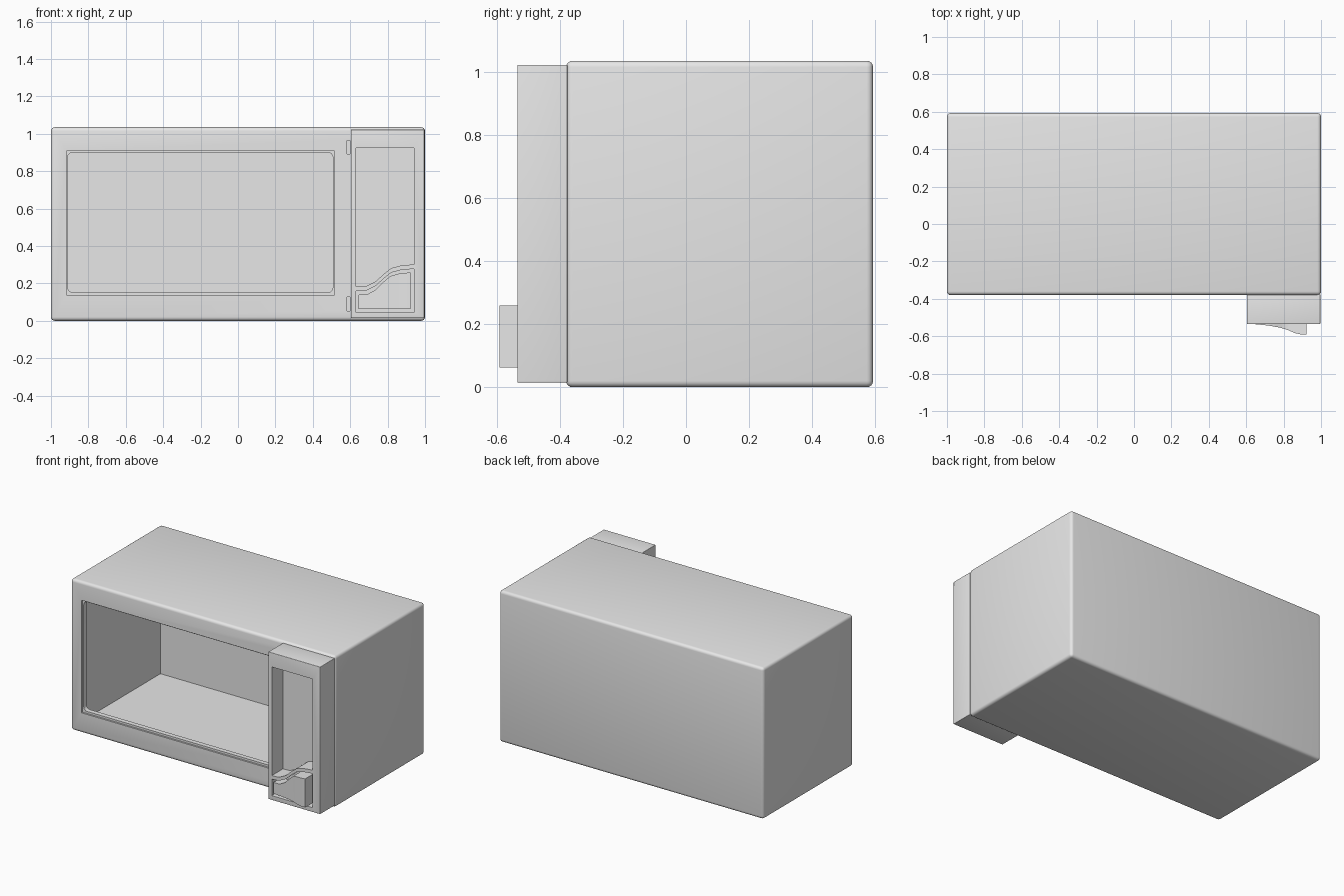
import bpy, bmesh, math
from mathutils import Vector

if "Cube" in bpy.data.objects:
    bpy.data.objects.remove(bpy.data.objects["Cube"], do_unlink=True)

grey = bpy.data.materials.new("plain grey")
grey.use_nodes = True
grey.diffuse_color = (0.8, 0.8, 0.8, 1)
grey.node_tree.nodes["Principled BSDF"].inputs["Base Color"].default_value = (0.8, 0.8, 0.8, 1)


def finish(name, bm):
    """Turn a bmesh into a grey object."""
    bmesh.ops.recalc_face_normals(bm, faces=bm.faces)
    mesh = bpy.data.meshes.new(name)
    bm.to_mesh(mesh)
    bm.free()
    mesh.materials.append(grey)
    ob = bpy.data.objects.new(name, mesh)
    bpy.context.collection.objects.link(ob)
    return ob


def prism(name, outline, lo, hi, axis="y"):
    """Extrude an outline (x,z along y, or x,y along z) from lo to hi."""
    bm = bmesh.new()
    place = (lambda a, b: (a, lo, b)) if axis == "y" else (lambda a, b: (a, b, lo))
    face = bm.faces.new([bm.verts.new(place(a, b)) for a, b in outline])
    moved = bmesh.ops.extrude_face_region(bm, geom=[face])["geom"]
    step = Vector((0, hi - lo, 0)) if axis == "y" else Vector((0, 0, hi - lo))
    bmesh.ops.translate(bm, vec=step, verts=[g for g in moved if isinstance(g, bmesh.types.BMVert)])
    return finish(name, bm)


def box(name, x, y, z, radius=0, depth_edges_only=False):
    """Box from ranges, with optional rounded edges."""
    bm = bmesh.new()
    bmesh.ops.create_cube(bm, size=1)
    for v in bm.verts:
        v.co = [r[0] if c < 0 else r[1] for c, r in zip(v.co, (x, y, z))]
    if radius:
        edges = [e for e in bm.edges if not depth_edges_only
                 or abs(e.verts[0].co.y - e.verts[1].co.y) > 0.01]
        bmesh.ops.bevel(bm, geom=edges, offset=radius, segments=4, profile=0.5, affect="EDGES")
    return finish(name, bm)


def combine(target, cutter, operation="DIFFERENCE"):
    """Apply a boolean and remove the cutter."""
    mod = target.modifiers.new("cut", "BOOLEAN")
    mod.operation, mod.object, mod.solver = operation, cutter, "EXACT"
    bpy.context.view_layer.objects.active = target
    bpy.ops.object.modifier_apply(modifier=mod.name)
    bpy.data.objects.remove(cutter, do_unlink=True)


# Oven body with a rounded opening, a wider cavity behind it and door latch slots
FRONT = -0.38
body = box("oven_body", (-1, 1), (FRONT, 0.593), (0, 1.035), 0.02)
combine(body, box("rim_cutter", (-0.918, 0.515), (-0.5, FRONT + 0.012), (0.138, 0.908)))
combine(body, box("opening_cutter", (-0.91, 0.507), (-0.5, -0.1), (0.152, 0.9), 0.025, True))
combine(body, box("cavity_cutter", (-0.93, 0.53), (-0.335, 0.49), (0.07, 0.97)))
for low, high in ((0.052, 0.128), (0.893, 0.965)):
    combine(body, box("latch_slot_cutter", (0.583, 0.6), (-0.5, FRONT + 0.04), (low, high)))

# Control panel block
PANEL_FRONT = -0.535
panel = box("control_panel", (0.604, 0.996), (PANEL_FRONT, FRONT + 0.004), (0.015, 1.022), 0.003)

# Deep display recess with an S-shaped lower edge
wave = [(0.63, 0.182), (0.685, 0.185), (0.735, 0.21), (0.785, 0.255),
        (0.82, 0.282), (0.87, 0.295), (0.94, 0.302)]
combine(panel, prism("display_cutter", wave + [(0.94, 0.925), (0.63, 0.925)], -0.7, -0.415))

# Shallower recess for the door button, following the same curve
pocket = [(x, z - 0.024) for x, z in wave]
combine(panel, prism("pocket_cutter", pocket + [(0.94, 0.045), (0.63, 0.045)], -0.7, -0.455))

# Door button: curved front intersected with the wavy outline
face_curve = [(0.6, -0.53), (0.64, -0.535), (0.72, -0.543), (0.78, -0.554),
              (0.82, -0.566), (0.86, -0.583), (0.89, -0.59), (1.0, -0.592)]
button = prism("door_button", face_curve + [(1.0, -0.45), (0.6, -0.45)], 0, 0.5, "z")
top = [(0.643 + (x - 0.63) * 0.9, z - 0.043) for x, z in wave]
combine(button, prism("button_outline", top + [(top[-1][0], 0.063), (top[0][0], 0.063)], -0.8, 0),
        "INTERSECT")

# Smooth shading with sharp corners kept
for ob in (body, panel, button):
    bpy.ops.object.select_all(action="DESELECT")
    ob.select_set(True)
    bpy.context.view_layer.objects.active = ob
    bpy.ops.object.shade_smooth_by_angle(angle=math.radians(30))
